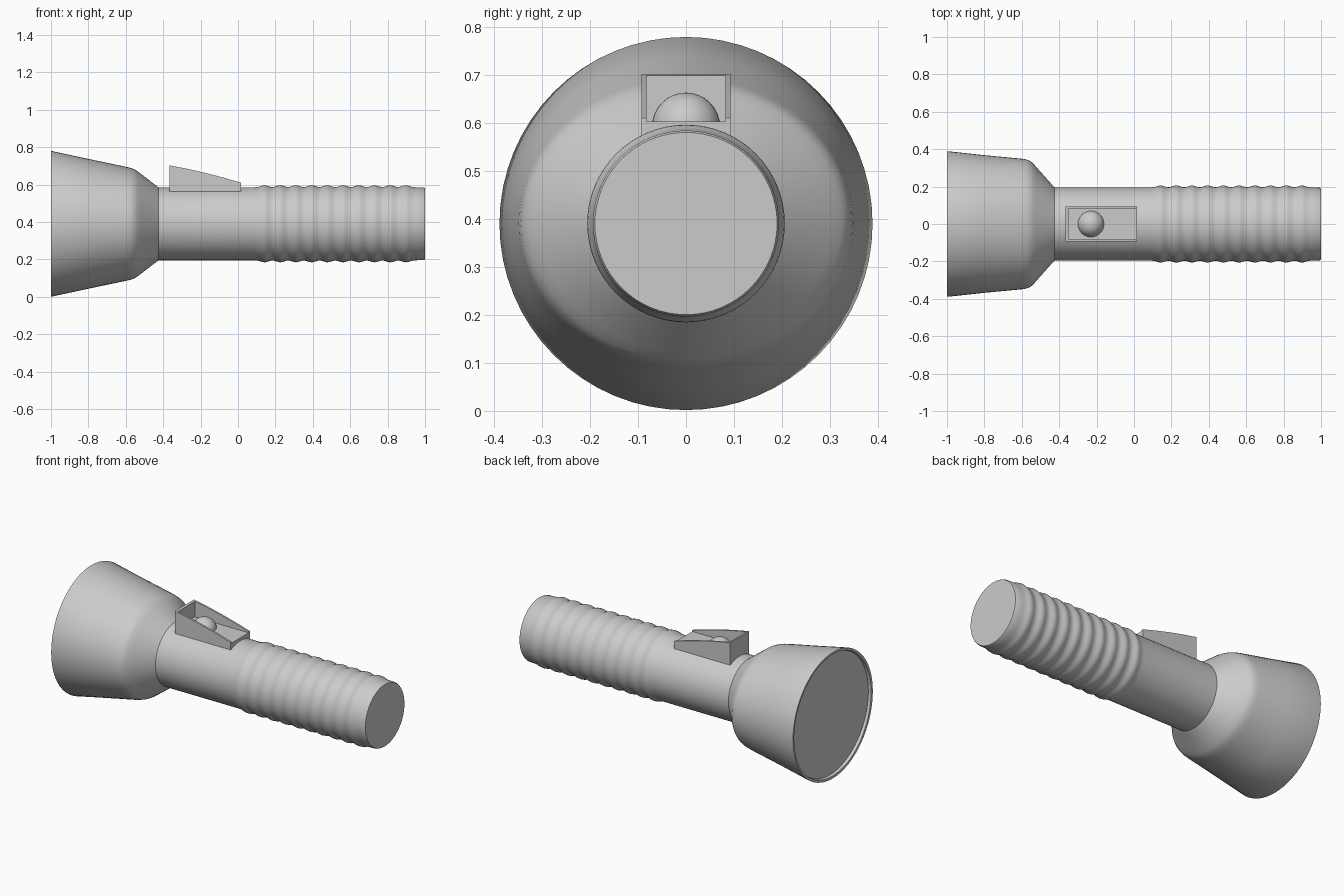
import bpy, bmesh, math

if "Cube" in bpy.data.objects:
    bpy.data.objects.remove(bpy.data.objects["Cube"])

CZ = 0.39      # height of the long axis
SIDES = 64


def finish(name, bm, angle=30):
    bmesh.ops.recalc_face_normals(bm, faces=bm.faces)
    me = bpy.data.meshes.new(name)
    bm.to_mesh(me)
    bm.free()
    ob = bpy.data.objects.new(name, me)
    bpy.context.collection.objects.link(ob)
    bpy.ops.object.select_all(action='DESELECT')
    ob.select_set(True)
    bpy.context.view_layer.objects.active = ob
    bpy.ops.object.shade_smooth_by_angle(angle=math.radians(angle))
    return ob


def loft(name, rings, cap_start=False, cap_end=False):
    """Skin elliptical rings (x, radius_y, radius_z) along the x axis."""
    bm = bmesh.new()
    loops = []
    for x, ry, rz in rings:
        loops.append([bm.verts.new((x, ry * math.cos(2 * math.pi * i / SIDES),
                                    CZ + rz * math.sin(2 * math.pi * i / SIDES)))
                      for i in range(SIDES)])
    for a, b in zip(loops, loops[1:]):
        for i in range(SIDES):
            j = (i + 1) % SIDES
            bm.faces.new((a[i], a[j], b[j], b[i]))
    if cap_start:
        bm.faces.new(loops[0])
    if cap_end:
        bm.faces.new(loops[-1])
    return finish(name, bm)


def prism(name, outline, y0, y1):
    """Extrude an (x, z) outline from y0 to y1."""
    bm = bmesh.new()
    a = [bm.verts.new((x, y0, z)) for x, z in outline]
    b = [bm.verts.new((x, y1, z)) for x, z in outline]
    bm.faces.new(a)
    bm.faces.new(b)
    for i in range(len(a)):
        j = (i + 1) % len(a)
        bm.faces.new((a[i], a[j], b[j], b[i]))
    return finish(name, bm, 20)


# flared head: round rim turning into an oval shoulder, with a recessed lens
loft("head", [
    (-0.982, 0.370, 0.370), (-0.998, 0.374, 0.374), (-1.0, 0.388, 0.388),
    (-0.995, 0.389, 0.389), (-0.80, 0.368, 0.347), (-0.60, 0.349, 0.305),
    (-0.575, 0.345, 0.299), (-0.555, 0.337, 0.292), (-0.54, 0.325, 0.283),
    (-0.52, 0.302, 0.268), (-0.425, 0.195, 0.195)],
    cap_start=True)

# handle: plain tube, scalloped grip rings, plain end
grip = [(-0.43, 0.195, 0.195), (0.09, 0.195, 0.195)]
RIBS, START, END, STEPS = 10, 0.10, 0.94, 8
for k in range(RIBS * STEPS + 1):
    t = k / STEPS
    r = 0.1965 + 0.0095 * (0.5 - 0.5 * math.cos(2 * math.pi * t))
    grip.append((START + (END - START) * t / RIBS, r, r))
grip += [(0.95, 0.195, 0.195), (0.993, 0.194, 0.194), (1.0, 0.190, 0.190)]
loft("handle", grip, cap_end=True)

# switch housing: two sloping side walls, front wall and floor
X0, X1, BASE, W, T = -0.365, 0.015, 0.564, 0.093, 0.011
slope = [(X0, 0.702), (-0.27, 0.684), (-0.17, 0.661), (-0.07, 0.635), (X1, 0.610)]
side = [(X0, BASE)] + slope + [(X1, BASE)]
for name, s in (("switch_wall_left", -1), ("switch_wall_right", 1)):
    prism(name, side, s * W, s * (W - T))
prism("switch_front_wall",
      [(X0, BASE), (X0, 0.702), (X0 + 0.014, 0.699), (X0 + 0.014, BASE)], -W + T, W - T)
prism("switch_floor",
      [(X0 + 0.014, BASE), (X0 + 0.014, 0.603), (X1, 0.603), (X1, BASE)], -W + T, W - T)

# round push button
bm = bmesh.new()
bmesh.ops.create_uvsphere(bm, u_segments=32, v_segments=16, radius=0.071)
bmesh.ops.translate(bm, verts=bm.verts, vec=(-0.23, 0, 0.592))
finish("switch_button", bm)
